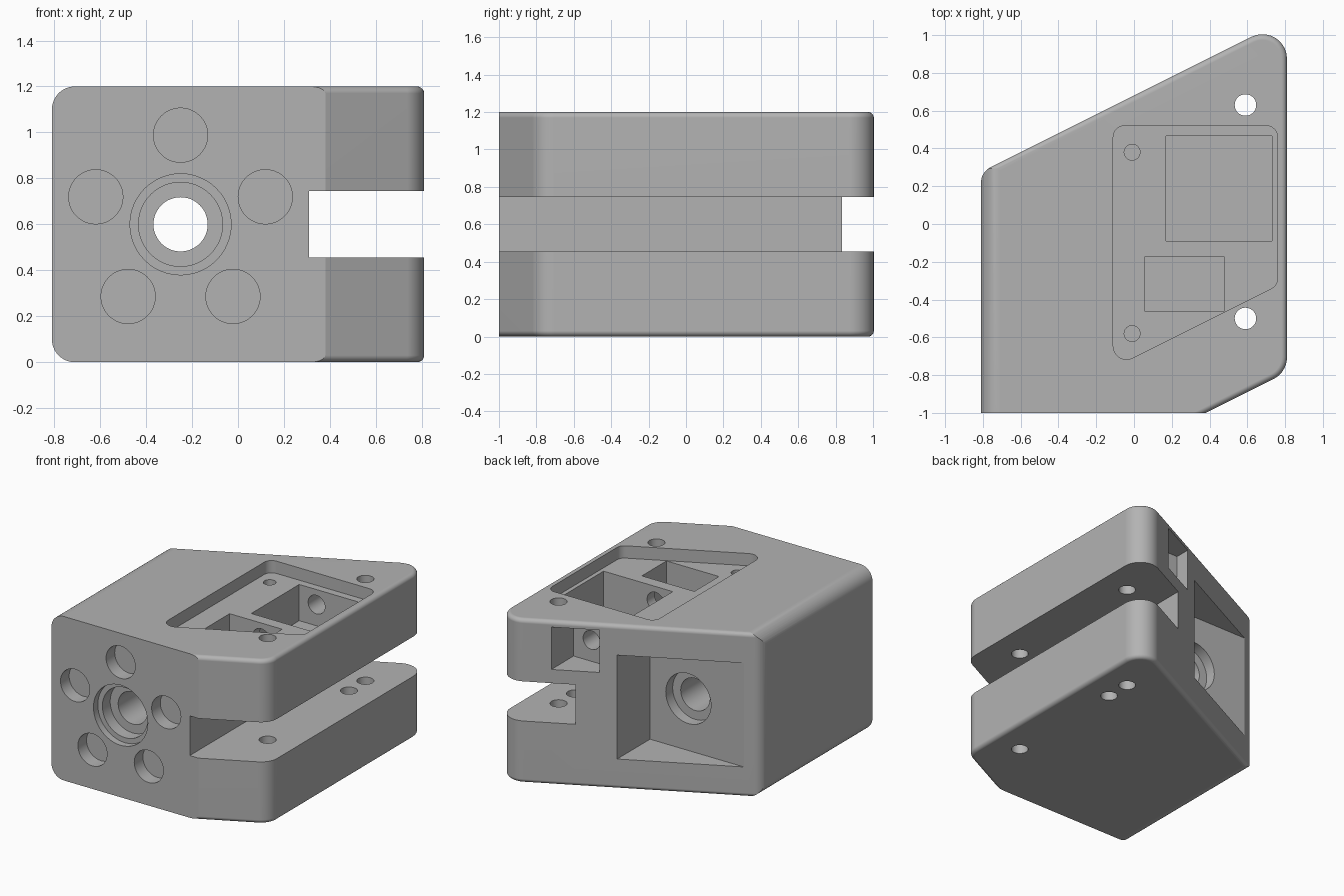
import bpy, bmesh
from math import cos, sin, tan, pi, radians
from mathutils import Vector

if "Cube" in bpy.data.objects:
    bpy.data.objects.remove(bpy.data.objects["Cube"], do_unlink=True)

grey = bpy.data.materials.new("plain grey")
grey.use_nodes = True
colour = (0.45, 0.45, 0.45, 1)
grey.diffuse_color = colour
grey.node_tree.nodes["Principled BSDF"].inputs["Base Color"].default_value = colour


def rounded(corners, steps=10):
    """Outline from (u, v, radius) corners."""
    out = []
    for i, (u, v, r) in enumerate(corners):
        p = Vector((u, v))
        if r == 0:
            out.append(p)
            continue
        a = (Vector(corners[i - 1][:2]) - p).normalized()
        b = (Vector(corners[(i + 1) % len(corners)][:2]) - p).normalized()
        half = a.angle(b) / 2
        centre = p + (a + b).normalized() * r / sin(half)
        start = p + a * r / tan(half) - centre
        end = p + b * r / tan(half) - centre
        sweep = start.angle(end)
        for k in range(steps + 1):
            t = k / steps
            out.append(centre + (start * sin((1 - t) * sweep) + end * sin(t * sweep)) / sin(sweep))
    return out


def circle(u, v, r, n=48):
    return [Vector((u + r * cos(2 * pi * k / n), v + r * sin(2 * pi * k / n))) for k in range(n)]


def rect(u0, u1, v0, v1):
    return [Vector(p) for p in ((u0, v0), (u1, v0), (u1, v1), (u0, v1))]


def prism(name, outline, lo, hi, axis="z", bevel=0):
    """Extrude an outline along z, or an x-z outline along y."""
    place = (lambda p, w: (p.x, p.y, w)) if axis == "z" else (lambda p, w: (p.x, w, p.y))
    bm = bmesh.new()
    rings = [[bm.verts.new(place(p, w)) for p in outline] for w in (lo, hi)]
    caps = [bm.faces.new(ring) for ring in rings]
    n = len(outline)
    for i in range(n):
        j = (i + 1) % n
        bm.faces.new((rings[0][i], rings[0][j], rings[1][j], rings[1][i]))
    bmesh.ops.recalc_face_normals(bm, faces=bm.faces[:])
    if bevel:
        rim = [e for cap in caps for e in cap.edges]
        bmesh.ops.bevel(bm, geom=rim, offset=bevel, segments=5, profile=0.5, affect="EDGES")
    mesh = bpy.data.meshes.new(name)
    bm.to_mesh(mesh)
    bm.free()
    mesh.materials.append(grey)
    ob = bpy.data.objects.new(name, mesh)
    bpy.context.collection.objects.link(ob)
    return ob


H, MID = 1.2, 0.6
BORE_X, NICHE_X = -0.25, 0.31

# Body: sloped back, chamfered front corner, softly rounded rims
body = prism("housing_body", rounded([
    (-0.81, -1.595, 0), (0.81, -0.785, 0.13), (0.81, 1.085, 0.13), (-0.81, 0.275, 0.09)]),
    0, H, bevel=0.03)
bpy.context.view_layer.objects.active = body


def combine(cutter, operation="DIFFERENCE"):
    cutter.hide_render = True
    mod = body.modifiers.new("cut", "BOOLEAN")
    mod.operation, mod.solver, mod.object = operation, "EXACT", cutter
    bpy.ops.object.modifier_apply(modifier=mod.name)
    bpy.data.objects.remove(cutter, do_unlink=True)


def cut(*args):
    combine(prism("cutter", *args))


# Flat front and large rounding on the long side edges
combine(prism("side_rounding", rounded([
    (-0.81, 0, 0.1), (1, 0, 0), (1, H, 0), (-0.81, H, 0.1)]), -1, 1.3, "y"), "INTERSECT")

# Side slot
cut(rect(NICHE_X, 1.2, 0.455, 0.745), -1.5, 1.5, "y")

# Rear pocket running out on the slope
cut(rect(-1.0, 0.06, 0.22, 0.98), 0.33, 1.3, "y")

# Stepped main bore, with a counterbore at each end
cut(circle(BORE_X, MID, 0.118), -1.2, 0.6, "y")
cut(circle(BORE_X, MID, 0.22), -1.2, -0.95, "y")
cut(circle(BORE_X, MID, 0.183), -1.2, -0.86, "y")
cut(circle(BORE_X, MID, 0.183), 0.25, 0.6, "y")

# Ring of five blind holes on the front
for k in range(5):
    a = pi / 2 + k * 2 * pi / 5
    cut(circle(BORE_X + 0.388 * cos(a), MID + 0.388 * sin(a), 0.118), -1.2, -0.9, "y")

# Top recess with two deeper chambers
FLOOR, DEEP = 1.11, 0.845
cut(rounded([(-0.11, -0.76, 0.07), (0.76, -0.325, 0.06), (0.76, 0.52, 0.06), (-0.11, 0.52, 0.06)]),
    FLOOR, 1.4)
cut(rect(0.17, 0.73, -0.09, 0.465), DEEP, 1.3)
cut(rect(0.055, 0.48, -0.46, -0.175), DEEP, 1.3)

# Rear niche and the passage joining it to the chambers
cut(rect(NICHE_X - 0.145, NICHE_X + 0.145, DEEP, 1.155), 0.65, 1.3, "y")
cut(circle(NICHE_X, 1.0, 0.068, 32), -0.3, 0.8, "y")

# Blind screw holes in the recess
for y in (0.38, -0.58):
    cut(circle(-0.01, y, 0.042, 32), 0.8, 1.3)

# Mounting holes through both arms, plus one in the lower arm only
for y, top in ((0.63, 1.4), (-0.5, 1.4), (0.44, MID)):
    cut(circle(0.59, y, 0.057, 32), -0.2, top)

# Smooth curves, crisp flats
bpy.ops.object.select_all(action="DESELECT")
body.select_set(True)
bpy.ops.object.shade_smooth_by_angle(angle=radians(25))
weighted = body.modifiers.new("even_flats", "WEIGHTED_NORMAL")
weighted.keep_sharp = True
